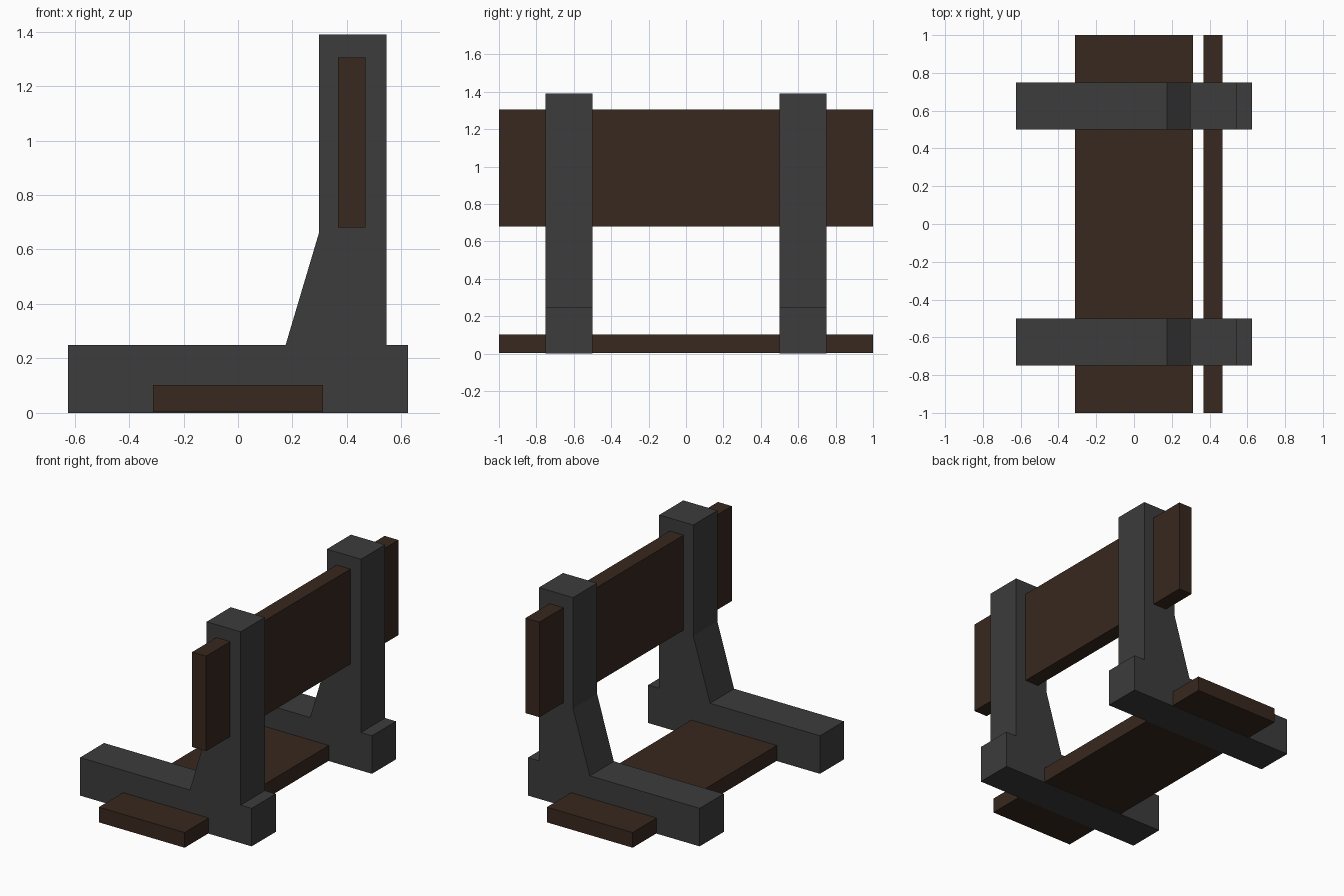
import bpy

if "Cube" in bpy.data.objects:
    bpy.data.objects.remove(bpy.data.objects["Cube"])


def material(name, rgb):
    mat = bpy.data.materials.new(name)
    mat.diffuse_color = (*rgb, 1)
    mat.use_nodes = True
    mat.node_tree.nodes["Principled BSDF"].inputs["Base Color"].default_value = mat.diffuse_color
    return mat


def extrude_y(name, profile, y0, y1, mat):
    """Solid made from an x-z outline (counter-clockwise from the front) swept along y."""
    n = len(profile)
    verts = [(x, y, z) for y in (y0, y1) for x, z in profile]
    faces = [tuple(range(n)), tuple(reversed(range(n, 2 * n)))]
    faces += [(i, i + n, (i + 1) % n + n, (i + 1) % n) for i in range(n)]
    mesh = bpy.data.meshes.new(name)
    mesh.from_pydata(verts, [], faces)
    mesh.materials.append(mat)
    obj = bpy.data.objects.new(name, mesh)
    bpy.context.collection.objects.link(obj)
    return obj


def rect(x0, x1, z0, z1):
    return [(x0, z0), (x1, z0), (x1, z1), (x0, z1)]


stone = material("dark_stone", (0.045, 0.045, 0.045))
wood = material("dark_wood", (0.040, 0.021, 0.013))

# Side supports: foot, upright post and sloped brace in one outline
support = [(-0.625, 0), (0.625, 0), (0.625, 0.25), (0.545, 0.25), (0.545, 1.39),
           (0.297, 1.39), (0.297, 0.66), (0.175, 0.25), (-0.625, 0.25)]
for name, y in (("support_front", -0.75), ("support_back", 0.5)):
    extrude_y(name, support, y, y + 0.25, stone)

# Planks running through both supports
extrude_y("seat_plank", rect(-0.312, 0.312, 0.003, 0.103), -1, 1, wood)
extrude_y("backrest_plank", rect(0.367, 0.468, 0.68, 1.305), -1, 1, wood)
